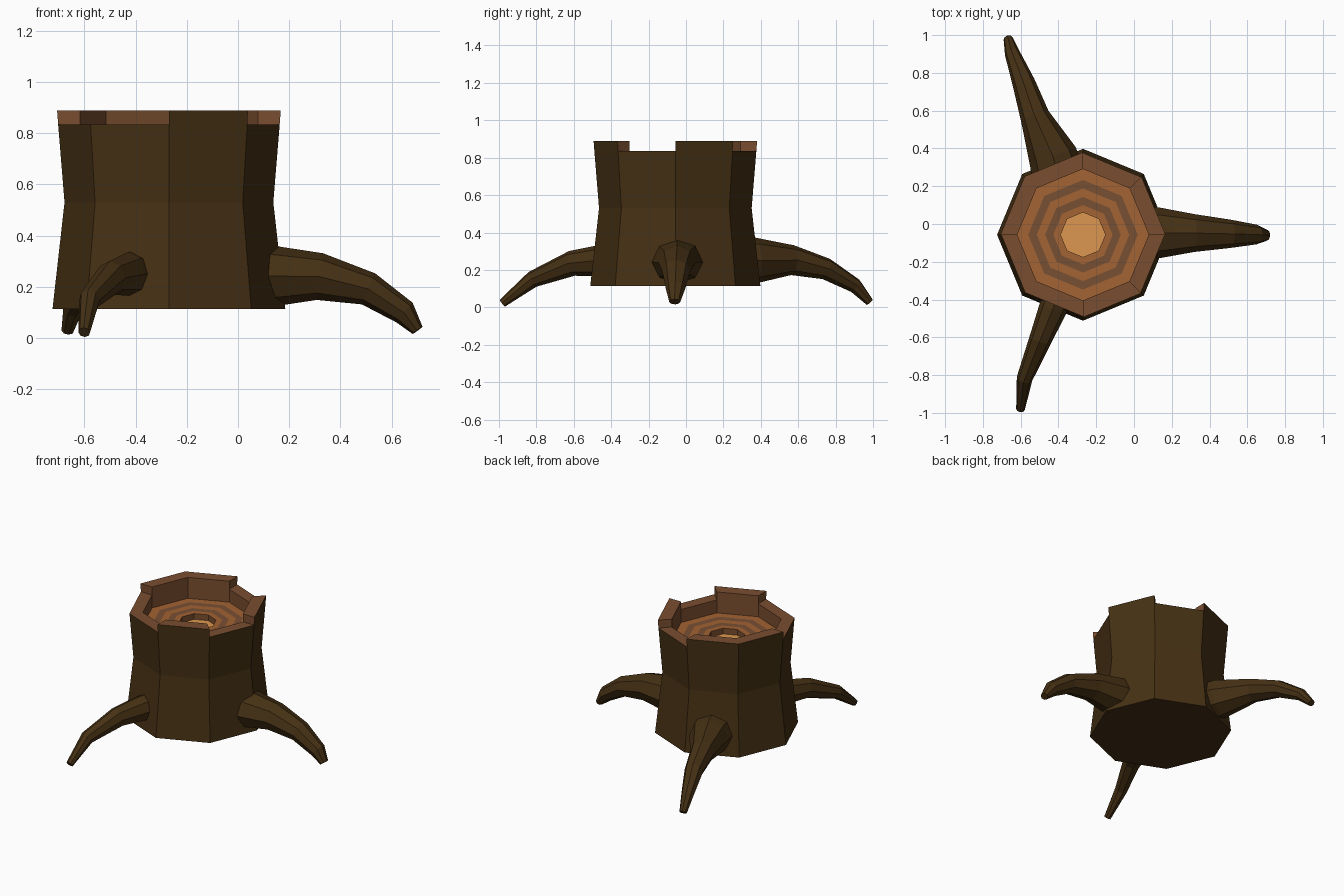
import bpy, bmesh
from math import cos, sin, pi
from mathutils import Vector

if "Cube" in bpy.data.objects:
    bpy.data.objects.remove(bpy.data.objects["Cube"])

CX, CY, N = -0.27, -0.057, 8


def material(name, rgb):
    m = bpy.data.materials.new(name)
    m.diffuse_color = (*rgb, 1)
    m.use_nodes = True
    m.node_tree.nodes["Principled BSDF"].inputs["Base Color"].default_value = m.diffuse_color
    return m


BARK = material("bark", (0.06, 0.03, 0.007))
RIM = material("rim_wood", (0.19, 0.075, 0.028))
LIGHT = material("ring_light", (0.36, 0.125, 0.033))
DARK = material("ring_dark", (0.19, 0.08, 0.033))
HEART = material("heartwood", (0.72, 0.31, 0.08))


def build(name, faces, mat, outward=True):
    """Make an object from faces given as lists of points, welding shared corners."""
    bm = bmesh.new()
    for pts in faces:
        bm.faces.new([bm.verts.new(p) for p in pts])
    bmesh.ops.remove_doubles(bm, verts=bm.verts, dist=1e-5)
    if outward:
        bmesh.ops.recalc_face_normals(bm, faces=bm.faces)
    me = bpy.data.meshes.new(name)
    bm.to_mesh(me)
    bm.free()
    me.materials.append(mat)
    ob = bpy.data.objects.new(name, me)
    bpy.context.collection.objects.link(ob)
    return ob


def pt(i, r, z):
    a = 2 * pi * (i % N) / N
    return (CX + r * cos(a), CY + r * sin(a), z)


def band(r0, z0, r1, z1):
    return [[pt(i, r0, z0), pt(i + 1, r0, z0), pt(i + 1, r1, z1), pt(i, r1, z1)]
            for i in range(N)]


# Trunk bark: waisted octagon with some octants standing higher
LOW, HIGH, FLOOR, PIT = 0.835, 0.89, 0.745, 0.705
R_TOP, R_LOW, R_IN = 0.437, 0.433, 0.348
raised = {0, 2, 3, 6}
bark = band(0.455, 0.113, 0.408, 0.53) + band(0.408, 0.53, R_LOW, LOW)
bark.append([pt(i, 0.455, 0.113) for i in reversed(range(N))])
for i in raised:
    bark.append([pt(i, R_LOW, LOW), pt(i + 1, R_LOW, LOW),
                 pt(i + 1, R_TOP, HIGH), pt(i, R_TOP, HIGH)])
build("trunk_bark", bark, BARK, outward=False)

# Rim: top faces, inner wall and the steps between octants
rim = []
for i in range(N):
    up = i in raised
    z, ro = (HIGH, R_TOP) if up else (LOW, R_LOW)
    rim.append([pt(i, ro, z), pt(i + 1, ro, z), pt(i + 1, R_IN, z), pt(i, R_IN, z)])
    rim.append([pt(i, R_IN, z), pt(i + 1, R_IN, z), pt(i + 1, R_IN, FLOOR), pt(i, R_IN, FLOOR)])
    before = (i - 1) % N in raised
    if up != before:
        step = [pt(i, R_LOW, LOW), pt(i, R_TOP, HIGH), pt(i, R_IN, HIGH), pt(i, R_IN, LOW)]
        rim.append(step if before else step[::-1])
build("trunk_rim", rim, RIM, outward=False)

# Growth rings on the sunken floor, with a small pit at the heart
radii = [R_IN, 0.29, 0.245, 0.2, 0.157, 0.118]
for k in range(5):
    build(f"growth_ring_{k + 1}", band(radii[k], FLOOR, radii[k + 1], FLOOR),
          DARK if k % 2 else LIGHT, outward=False)
build("heart_wall", band(0.118, FLOOR, 0.118, PIT), RIM, outward=False)
build("heartwood", [[pt(i, 0.118, PIT) for i in range(N)]], HEART, outward=False)


# Roots: tapered eight-sided limbs swept along a drooping path
def root(name, path):
    """path rows: x, y, z, half width, half height"""
    c = [Vector(p[:3]) for p in path]
    rings = []
    for k, p in enumerate(path):
        t = (c[min(k + 1, len(c) - 1)] - c[max(k - 1, 0)]).normalized()
        side = t.cross(Vector((0, 0, 1))).normalized()
        up = side.cross(t)
        rings.append([c[k] + side * p[3] * cos(2 * pi * j / N) + up * p[4] * sin(2 * pi * j / N)
                      for j in range(N)])
    faces = [[a[j], a[(j + 1) % N], b[(j + 1) % N], b[j]]
             for a, b in zip(rings, rings[1:]) for j in range(N)]
    faces += [rings[0], rings[-1]]
    build(name, faces, BARK)


root("root_right", [(0.03, -0.047, 0.24, 0.145, 0.125), (0.13, -0.047, 0.242, 0.135, 0.12),
                    (0.32, -0.048, 0.24, 0.1, 0.092), (0.51, -0.052, 0.192, 0.075, 0.066),
                    (0.65, -0.056, 0.1, 0.052, 0.05), (0.702, -0.06, 0.03, 0.03, 0.024)])
root("root_front", [(-0.38, -0.32, 0.25, 0.085, 0.09), (-0.43, -0.45, 0.25, 0.075, 0.085),
                    (-0.495, -0.61, 0.235, 0.06, 0.068), (-0.58, -0.82, 0.15, 0.042, 0.045),
                    (-0.601, -0.982, 0.022, 0.023, 0.023)])
root("root_back", [(-0.39, 0.22, 0.25, 0.145, 0.13), (-0.43, 0.36, 0.25, 0.13, 0.125),
                   (-0.525, 0.57, 0.252, 0.078, 0.08), (-0.585, 0.75, 0.205, 0.06, 0.058),
                   (-0.645, 0.905, 0.115, 0.04, 0.04), (-0.666, 0.982, 0.028, 0.025, 0.022)])
